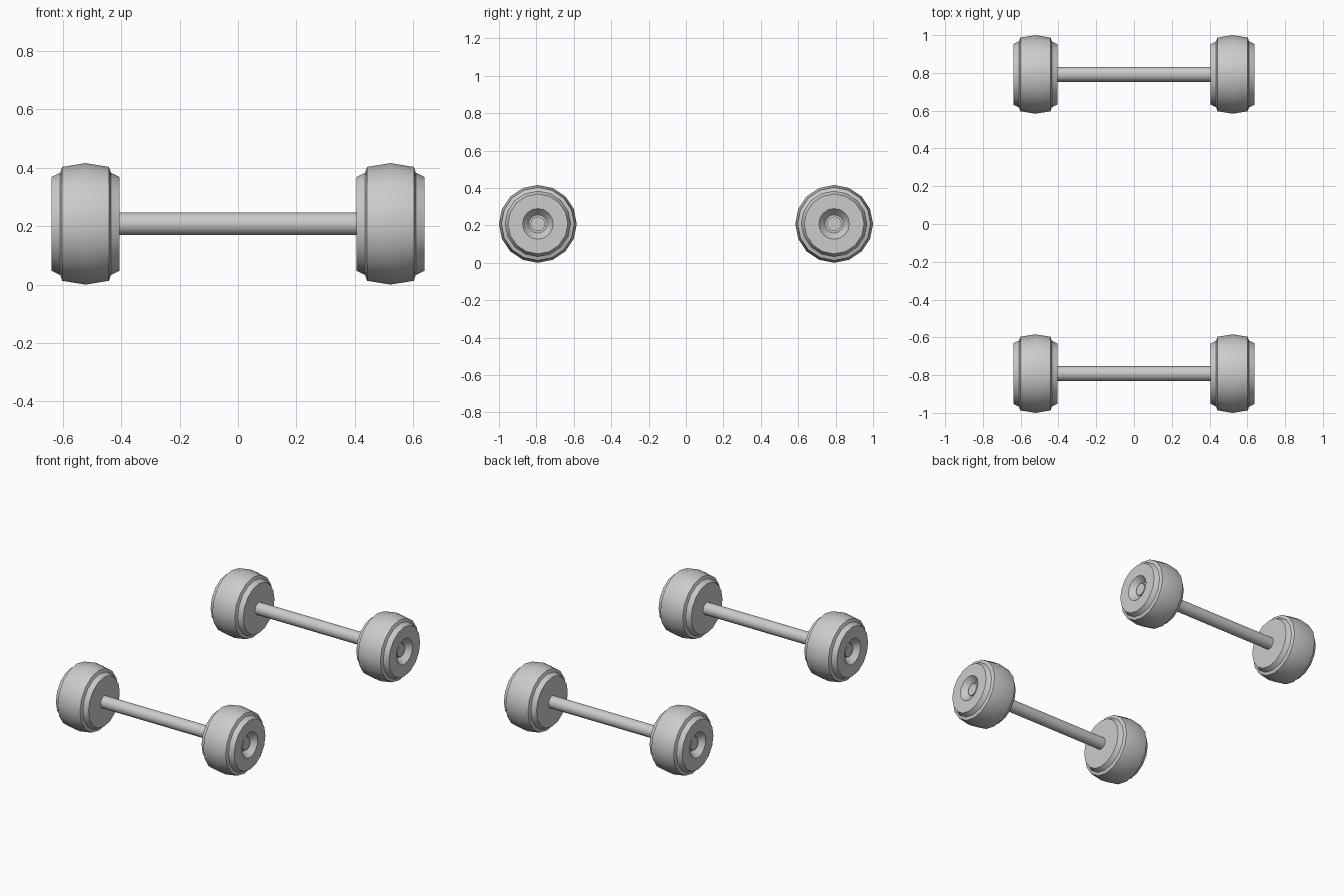
import bpy
import math

if "Cube" in bpy.data.objects:
    bpy.data.objects.remove(bpy.data.objects["Cube"])

R = 0.208          # wheel radius, also axle height
AXLE_Y = 0.792     # distance of each axle from the centre
WHEEL_X = 0.522    # wheel centre along the axle


def lathe(name, profile, sides, loc):
    """Revolve (x, radius) points around the x axis; radius 0 makes a pole."""
    verts, faces, rings = [], [], []
    for x, r in profile:
        n = 1 if r == 0 else sides
        rings.append(range(len(verts), len(verts) + n))
        for i in range(n):
            a = 2 * math.pi * i / sides
            verts.append((x, r * math.cos(a), r * math.sin(a)))
    for a, b in zip(rings, rings[1:]):
        for i in range(sides):
            j = (i + 1) % sides
            if len(a) == 1:
                faces.append((a[0], b[j], b[i]))
            elif len(b) == 1:
                faces.append((a[i], a[j], b[0]))
            else:
                faces.append((a[i], a[j], b[j], b[i]))
    mesh = bpy.data.meshes.new(name)
    mesh.from_pydata(verts, [], faces)
    # consistent outward normals
    import bmesh
    bm = bmesh.new()
    bm.from_mesh(mesh)
    bmesh.ops.recalc_face_normals(bm, faces=bm.faces)
    bm.to_mesh(mesh)
    bm.free()
    obj = bpy.data.objects.new(name, mesh)
    bpy.context.collection.objects.link(obj)
    obj.location = loc
    bpy.ops.object.select_all(action='DESELECT')
    obj.select_set(True)
    bpy.context.view_layer.objects.active = obj
    bpy.ops.object.shade_smooth_by_angle(angle=math.radians(30))
    return obj


# tyre with stepped shoulders and a tapered hub recess on the outer face
tyre = [(-0.117, 0), (-0.117, 0.160), (-0.087, 0.175), (-0.080, 0.195),
        (0, R), (0.080, 0.195), (0.087, 0.175), (0.117, 0.160),
        (0.117, 0.082), (0.077, 0.049), (0.077, 0)]

# axle whose ends show inside the hub recesses
axle = [(-0.615, 0), (-0.615, 0.039), (0.615, 0.039), (0.615, 0)]

for end, y in (("front", -AXLE_Y), ("rear", AXLE_Y)):
    lathe(end + "_axle", axle, 16, (0, y, R))
    for side, s in (("left", -1), ("right", 1)):
        profile = [(x * s, r) for x, r in tyre]
        lathe(f"{end}_{side}_wheel", profile, 16, (s * WHEEL_X, y, R))
